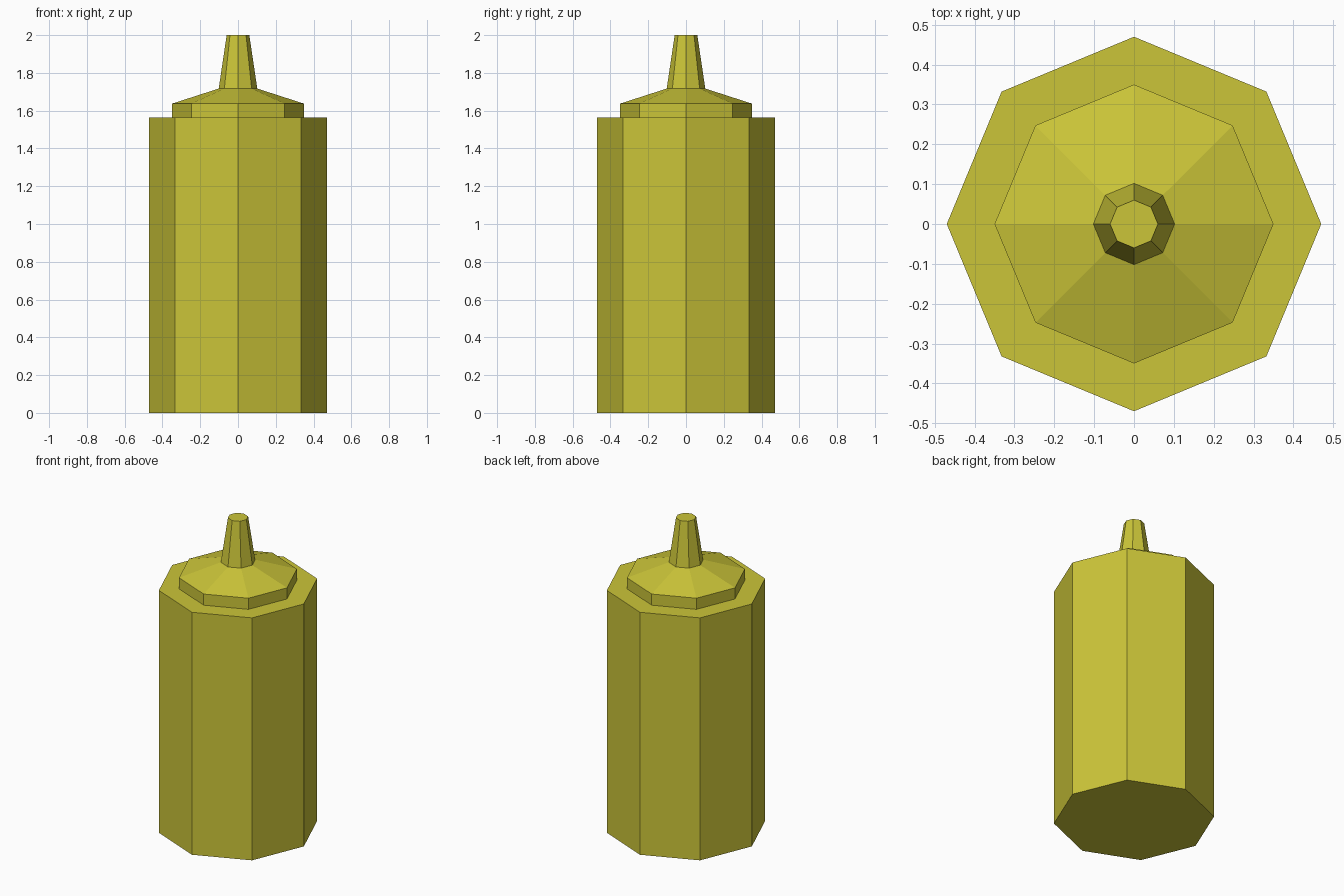
import bpy, bmesh, math

if "Cube" in bpy.data.objects:
    bpy.data.objects.remove(bpy.data.objects["Cube"])

SIDES = 8

mat = bpy.data.materials.new("mustard_yellow")
mat.diffuse_color = (0.60, 0.56, 0.04, 1)
mat.use_nodes = True
mat.node_tree.nodes["Principled BSDF"].inputs["Base Color"].default_value = mat.diffuse_color


def lathe(name, profile, close_bottom=False, close_top=False):
    """Sweep (radius, z) points around z as a flat-faced octagonal shell."""
    bm = bmesh.new()
    rings = []
    for r, z in profile:
        angles = [2 * math.pi * i / SIDES for i in range(SIDES)]
        rings.append([bm.verts.new((r * math.cos(a), r * math.sin(a), z)) for a in angles])
    for low, high in zip(rings, rings[1:]):
        for i in range(SIDES):
            j = (i + 1) % SIDES
            bm.faces.new((low[i], low[j], high[j], high[i]))
    if close_bottom:
        bm.faces.new(rings[0][::-1])
    if close_top:
        bm.faces.new(rings[-1])
    mesh = bpy.data.meshes.new(name)
    bm.to_mesh(mesh)
    bm.free()
    mesh.materials.append(mat)
    obj = bpy.data.objects.new(name, mesh)
    bpy.context.collection.objects.link(obj)
    return obj


# Bottle body with its flat shoulder
lathe("bottle_body", [(0.47, 0), (0.47, 1.565), (0.35, 1.565)], close_bottom=True)
# Screw cap: short rim and shallow cone
lathe("cap", [(0.35, 1.565), (0.35, 1.637), (0.102, 1.717)])
# Tapered nozzle
lathe("nozzle", [(0.102, 1.717), (0.06, 2.0)], close_top=True)
